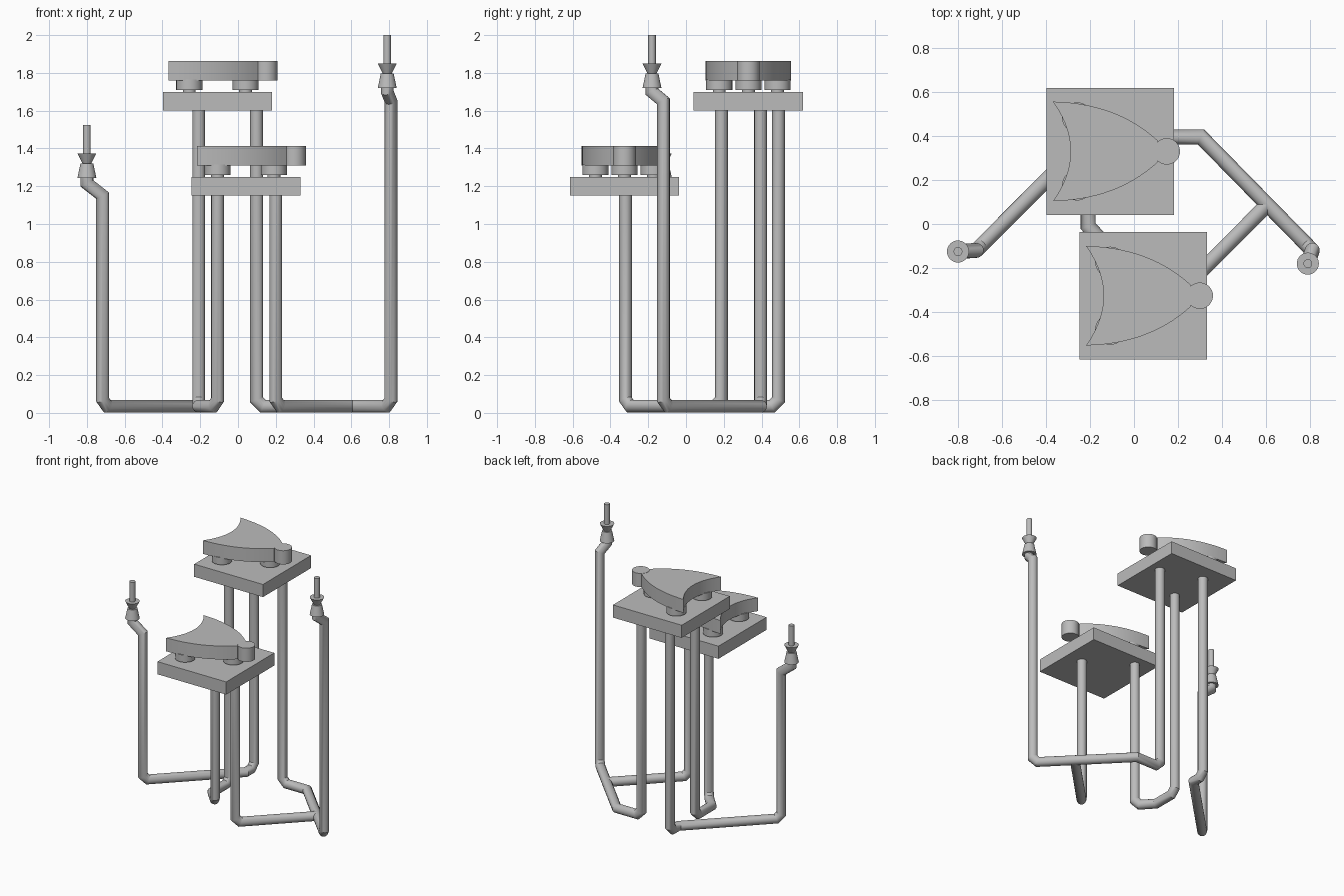
import bpy, bmesh, math
from mathutils import Vector

if "Cube" in bpy.data.objects:
    bpy.data.objects.remove(bpy.data.objects["Cube"])

grey = bpy.data.materials.new("plain grey")
grey.diffuse_color = (0.5, 0.5, 0.5, 1)
grey.use_nodes = True
grey.node_tree.nodes["Principled BSDF"].inputs["Base Color"].default_value = grey.diffuse_color
R = 0.034      # tube radius
FLOOR = 0.035  # centre height of the floor tubes


def finish(name, bm, smooth=True):
    bmesh.ops.recalc_face_normals(bm, faces=bm.faces[:])
    me = bpy.data.meshes.new(name)
    bm.to_mesh(me)
    bm.free()
    me.materials.append(grey)
    ob = bpy.data.objects.new(name, me)
    bpy.context.collection.objects.link(ob)
    if smooth:
        bpy.ops.object.select_all(action='DESELECT')
        ob.select_set(True)
        bpy.context.view_layer.objects.active = ob
        bpy.ops.object.shade_smooth_by_angle(angle=math.radians(35))
    return ob


def loft(bm, rings):
    n = len(rings[0])
    vs = [[bm.verts.new(p) for p in r] for r in rings]
    for a, b in zip(vs, vs[1:]):
        for i in range(n):
            j = (i + 1) % n
            bm.faces.new((a[i], a[j], b[j], b[i]))
    bm.faces.new(vs[0][::-1])
    bm.faces.new(vs[-1])


def tube(name, points, sides=16, trim=0.035):
    """Sweep a circle along the path with mitred bends; right angles are chamfered."""
    src = [Vector(p) for p in points]
    pts = [src[0]]
    for a, b, c in zip(src, src[1:], src[2:]):
        u, v = (b - a).normalized(), (c - b).normalized()
        pts += [b - u * trim, b + v * trim] if u.angle(v) > 1.2 else [b]
    pts.append(src[-1])
    d = (pts[1] - pts[0]).normalized()
    e1 = d.orthogonal().normalized()
    e2 = d.cross(e1)
    ring = [pts[0] + R * (math.cos(t) * e1 + math.sin(t) * e2)
            for t in (math.tau * i / sides for i in range(sides))]
    rings = [ring]
    for k in range(1, len(pts)):
        d = (pts[k] - pts[k - 1]).normalized()
        nxt = (pts[k + 1] - pts[k]).normalized() if k + 1 < len(pts) else d
        n = (d + nxt).normalized()
        ring = [p + d * ((pts[k] - p).dot(n) / d.dot(n)) for p in ring]
        rings.append(ring)
    bm = bmesh.new()
    loft(bm, rings)
    finish(name, bm)


def turned(name, x, y, profile, sides=32):
    """Round part from (radius, height) pairs."""
    bm = bmesh.new()
    loft(bm, [[(x + r * math.cos(math.tau * i / sides),
                y + r * math.sin(math.tau * i / sides), z)
               for i in range(sides)] for r, z in profile])
    finish(name, bm)


def bezier(a, c, b, n):
    a, b, c = Vector(a), Vector(b), Vector(c)
    return [a * (1 - t) ** 2 + c * 2 * t * (1 - t) + b * t * t
            for t in (i / n for i in range(n + 1))]


def table(label, x, y, z):
    """Square platform centred at x, y with underside z, carrying a fan-shaped top."""
    bm = bmesh.new()
    bmesh.ops.create_cube(bm, size=1)
    for v in bm.verts:
        v.co = Vector((x, y, z + 0.05)) + Vector((v.co.x * 0.578, v.co.y * 0.578, v.co.z * 0.096))
    finish(label + "_platform", bm, False)

    # fan slab: curved sides and hollow rear edge
    side = bezier((-0.26, 0.226), (0.03, 0.22), (0.215, 0.05), 14)
    back = bezier((-0.26, -0.226), (-0.10, 0), (-0.26, 0.226), 14)
    outline = side + [Vector((p.x, -p.y)) for p in reversed(side)] + back[1:-1]
    bm = bmesh.new()
    loft(bm, [[(x + p.x, y + p.y, z + h) for p in outline] for h in (0.16, 0.262)])
    finish(label + "_fan_slab", bm)
    turned(label + "_round_nose", x + 0.257, y, [(0.06, z + 0.159), (0.06, z + 0.263)])

    # three stepped feet under the slab
    for i, (fx, fy) in enumerate(((-0.15, 0.154), (-0.15, -0.154), (0.148, 0))):
        turned(f"{label}_foot_{i + 1}", x + fx, y + fy,
               [(0.034, z + 0.09), (0.034, z + 0.11), (0.069, z + 0.11), (0.069, z + 0.165)])


def spike(label, x, y, z):
    """Flared socket, cup and pin on top of a tube."""
    turned(label + "_socket", x, y, [(0.05, z), (0.034, z + 0.077)])
    turned(label + "_cup", x, y, [(0.02, z + 0.07), (0.05, z + 0.13)])
    turned(label + "_pin", x, y, [(0.02, z + 0.12), (0.02, z + 0.28)])


# platforms
table("upper", -0.108, 0.33, 1.60)
table("lower", 0.042, -0.326, 1.15)

# spike fittings
spike("left", -0.80, -0.125, 1.244)
spike("right", 0.79, -0.18, 1.72)

# tube frame
tube("left_tube", [(-0.80, -0.125, 1.26), (-0.80, -0.125, 1.215), (-0.717, -0.12, 1.15),
                   (-0.717, -0.12, FLOOR), (-0.208, 0.39, FLOOR), (-0.208, 0.49, FLOOR),
                   (-0.208, 0.49, 1.61)])
tube("right_tube", [(0.79, -0.18, 1.74), (0.79, -0.18, 1.70), (0.81, -0.12, 1.65),
                    (0.81, -0.12, FLOOR), (0.305, 0.395, FLOOR), (0.098, 0.395, FLOOR),
                    (0.098, 0.395, 1.61)])
tube("middle_tube", [(-0.208, 0.188, 1.61), (-0.208, 0.188, FLOOR), (-0.208, -0.01, FLOOR),
                     (-0.108, -0.12, FLOOR), (-0.108, -0.12, 1.16)])
tube("branch_tube", [(0.20, -0.32, 1.16), (0.20, -0.32, FLOOR), (0.608, 0.09, FLOOR)])
